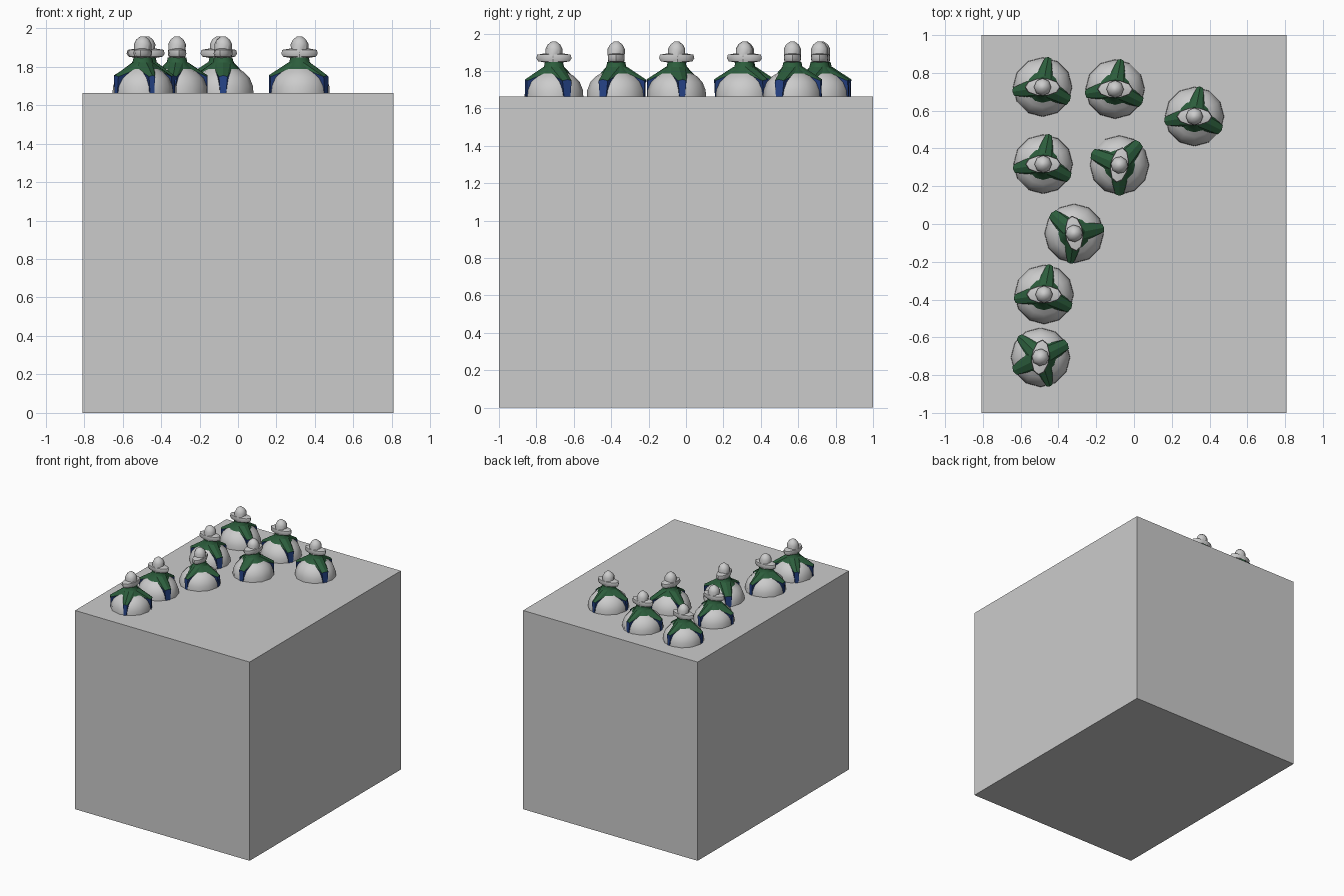
import bpy, bmesh
from math import sin, cos, pi, radians
from mathutils import Matrix

if "Cube" in bpy.data.objects:
    bpy.data.objects.remove(bpy.data.objects["Cube"])

BASE = 1.663


def material(name, rgb):
    m = bpy.data.materials.new(name)
    m.diffuse_color = (*rgb, 1)
    m.use_nodes = True
    m.node_tree.nodes["Principled BSDF"].inputs["Base Color"].default_value = m.diffuse_color
    return m


GREEN = material("green_cloth", (0.025, 0.11, 0.045))
BLUE = material("blue_cloth", (0.02, 0.06, 0.26))


def make(name, verts, faces, loc, mats=(), ids=None, smooth=True):
    me = bpy.data.meshes.new(name)
    me.from_pydata(verts, [], faces)
    for m in mats:
        me.materials.append(m)
    if ids:
        for p, i in zip(me.polygons, ids):
            p.material_index = i
    bm = bmesh.new()
    bm.from_mesh(me)
    bmesh.ops.recalc_face_normals(bm, faces=bm.faces)
    bm.to_mesh(me)
    bm.free()
    ob = bpy.data.objects.new(name, me)
    bpy.context.collection.objects.link(ob)
    ob.location = loc
    if smooth:
        bpy.ops.object.select_all(action='DESELECT')
        ob.select_set(True)
        bpy.context.view_layer.objects.active = ob
        bpy.ops.object.shade_smooth_by_angle(angle=radians(42))
    return ob


def polar(r, deg, z):
    a = radians(deg)
    return (r * cos(a), r * sin(a), z)


def lathe(name, profile, n, loc, mats=(), sx=1, sy=1, cap=True):
    verts = [(r * sx * cos(2 * pi * i / n), r * sy * sin(2 * pi * i / n), z)
             for r, z in profile for i in range(n)]
    faces = [(k * n + i, k * n + (i + 1) % n, (k + 1) * n + (i + 1) % n, (k + 1) * n + i)
             for k in range(len(profile) - 1) for i in range(n)]
    if cap:
        faces += [tuple(range(n)), tuple(range((len(profile) - 1) * n, len(profile) * n))]
    return make(name, verts, faces, loc, mats)


def flap(loc, angle, half):
    # pointed green cloth on the shoulder with a blue drop below it
    spread = 28 + half * 1.6
    verts = [polar(0.055, angle - spread, 0.16), polar(0.055, angle + spread, 0.16),
             polar(0.075, angle - spread, 0.126), polar(0.075, angle + spread, 0.126),
             polar(0.157, angle - half, 0.085), polar(0.157, angle + half, 0.085),
             polar(0.158, angle - half * 0.7, 0), polar(0.158, angle + half * 0.7, 0),
             polar(0.09, angle, 0.02), polar(0.162, angle, 0.092), polar(0.06, angle, 0.158)]
    faces = [(0, 2, 4), (0, 4, 9, 10), (1, 10, 9, 5), (1, 5, 3),
             (4, 6, 7, 5, 9), (2, 8, 6, 4), (3, 5, 7, 8)]
    make("shoulder_flap", verts, faces, loc, (GREEN, BLUE), [0, 0, 0, 0, 1, 1, 1], False)


def piece(x, y, tips, head_angle):
    loc = (x, y, BASE)
    # rounded body
    lathe("domed_body", [(0.157, 0), (0.155, 0.035), (0.138, 0.078), (0.108, 0.109),
                         (0.07, 0.132), (0.046, 0.152)], 12, loc)
    # cloth collar round the neck
    lathe("collar", [(0.088, 0.118), (0.073, 0.137), (0.054, 0.158), (0.048, 0.185)], 12, loc, (GREEN,))
    for angle, half in tips:
        flap(loc, angle, half)
    # head with a wide side brim
    crown = lathe("head_crown", [(0.04, 0.17), (0.045, 0.2), (0.046, 0.255), (0.034, 0.278),
                                 (0.012, 0.295)], 8, loc)
    brim = lathe("head_brim", [(0.045, 0.182), (0.085, 0.189), (0.095, 0.205),
                               (0.09, 0.224), (0.045, 0.232)], 10, loc, sy=0.5)
    for ob in (crown, brim):
        ob.rotation_euler.z = radians(head_angle)


# main block
bm = bmesh.new()
bmesh.ops.create_cube(bm, size=1, matrix=Matrix.Translation((0, 0, BASE / 2))
                      @ Matrix.Diagonal((1.616, 2, BASE, 1)))
block = bpy.data.meshes.new("block")
bm.to_mesh(block)
bm.free()
bpy.context.collection.objects.link(bpy.data.objects.new("block", block))

# pieces standing on the block
usual = [(189, 8), (333, 10), (79, 6)]
for px, py in [(-0.484, 0.725), (-0.10, 0.714), (0.32, 0.569), (-0.481, 0.317), (-0.476, -0.373)]:
    piece(px, py, usual, 0)
piece(-0.077, 0.312, [(48, 10), (270, 8), (157, 10)], 80)
piece(-0.317, -0.05, [(11, 8), (138, 10), (263, 6)], 97)
piece(-0.495, -0.706, [(27, 10), (136, 7), (207, 9), (288, 6)], 83)
